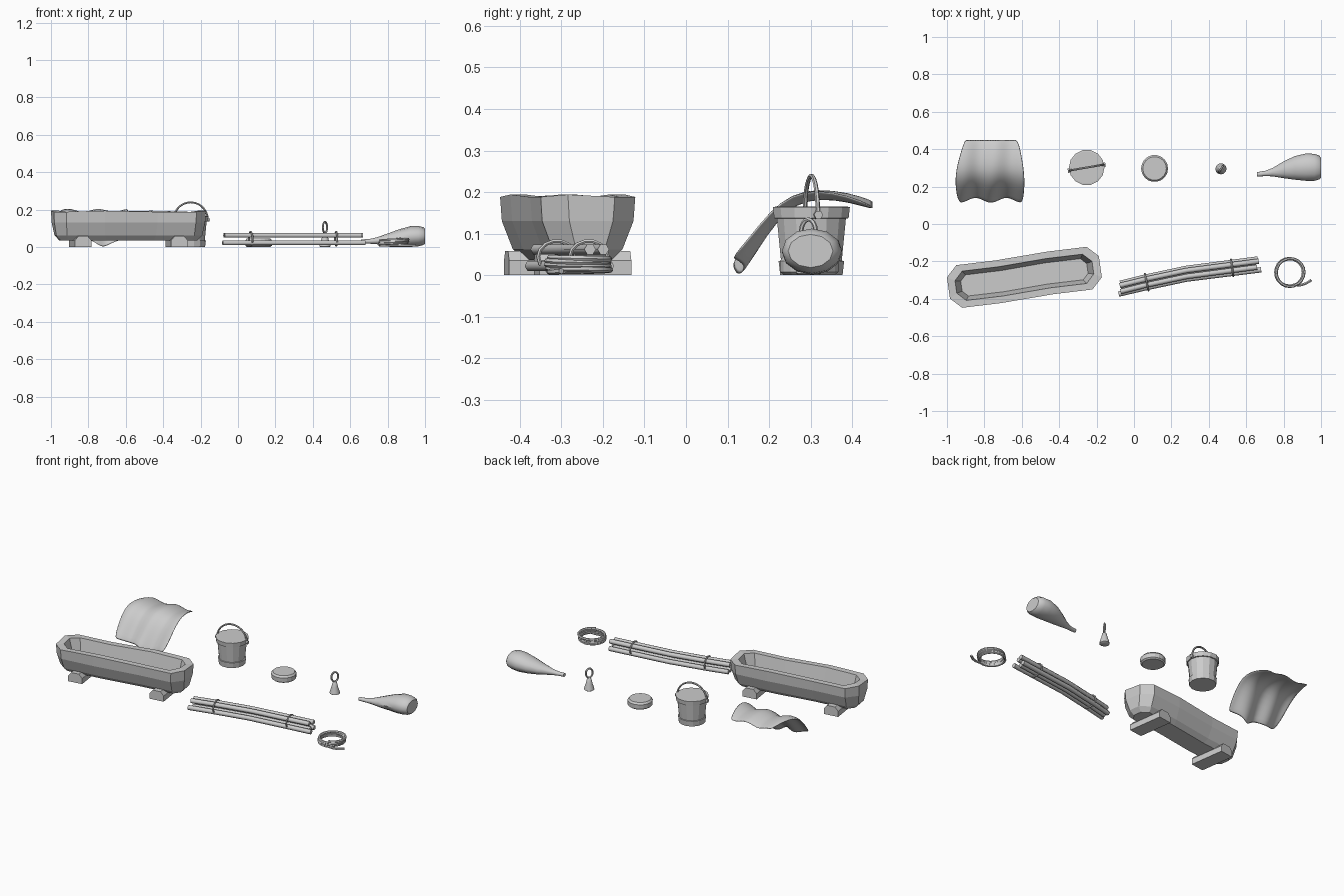
import bpy, bmesh, math
from mathutils import Vector, Matrix

if "Cube" in bpy.data.objects:
    bpy.data.objects.remove(bpy.data.objects["Cube"])

grey = bpy.data.materials.new("plain_grey")
grey.diffuse_color = (0.6, 0.6, 0.6, 1)
grey.use_nodes = True
grey.node_tree.nodes["Principled BSDF"].inputs["Base Color"].default_value = grey.diffuse_color


def finish(ob, smooth=False):
    ob.data.materials.clear()
    ob.data.materials.append(grey)
    if smooth:
        bpy.ops.object.select_all(action='DESELECT')
        ob.select_set(True)
        bpy.context.view_layer.objects.active = ob
        bpy.ops.object.shade_smooth_by_angle(angle=math.radians(40))
    return ob


def loft(name, rings, smooth=False, caps=True, closed=True):
    """Skin a list of equally sized point rings."""
    bm = bmesh.new()
    rows = [[bm.verts.new(p) for p in r] for r in rings]
    n = len(rows[0])
    for a, b in zip(rows, rows[1:]):
        for i in range(n if closed else n - 1):
            j = (i + 1) % n
            bm.faces.new((a[i], a[j], b[j], b[i]))
    if caps:
        bm.faces.new(rows[0][::-1])
        bm.faces.new(rows[-1])
    bmesh.ops.recalc_face_normals(bm, faces=bm.faces)
    me = bpy.data.meshes.new(name)
    bm.to_mesh(me)
    bm.free()
    ob = bpy.data.objects.new(name, me)
    bpy.context.collection.objects.link(ob)
    return finish(ob, smooth)


def turned(name, cx, cy, profile, n, smooth=False):
    """Lathe (radius, height) pairs around a vertical axis."""
    return loft(name, [[(cx + r * math.cos(2 * math.pi * i / n),
                         cy + r * math.sin(2 * math.pi * i / n), z)
                        for i in range(n)] for r, z in profile], smooth)


def tube(name, pts, r, cyclic=False, res=1, smooth=True):
    """Round rod along a path."""
    cu = bpy.data.curves.new(name, 'CURVE')
    cu.dimensions = '3D'
    cu.bevel_depth, cu.bevel_resolution, cu.use_fill_caps = r, res, True
    sp = cu.splines.new('POLY')
    sp.points.add(len(pts) - 1)
    for p, q in zip(sp.points, pts):
        p.co = (*q, 1)
    sp.use_cyclic_u = cyclic
    ob = bpy.data.objects.new(name, cu)
    bpy.context.collection.objects.link(ob)
    bpy.ops.object.select_all(action='DESELECT')
    ob.select_set(True)
    bpy.context.view_layer.objects.active = ob
    bpy.ops.object.convert(target='MESH')
    return finish(bpy.context.object, smooth)


# --- Trough: hollow chamfered box on two blocks, turned slightly
place = Matrix.Translation((-0.586, -0.285, 0)) @ Matrix.Rotation(math.radians(8), 4, 'Z')


def trough_ring(inx, iny, z, c, wave=0.0):
    a, b = 0.41 - inx, 0.115 - iny
    q = [(a, c - b), (a, b - c), (a - c, b), (a * .35, b + .004), (-a * .35, b - .004), (c - a, b)]
    pts = q + [(-x, -y) for x, y in q]
    return [place @ Vector((x, y, z + wave * math.cos(i * 2.1))) for i, (x, y) in enumerate(pts)]


loft("trough", [trough_ring(.040, .055, .036, .035), trough_ring(.016, .030, .062, .05),
                trough_ring(.003, .004, .13, .058), trough_ring(0, 0, .190, .058, .004),
                trough_ring(.040, .036, .190, .045, .004), trough_ring(.070, .058, .08, .03)])
for k, sx in enumerate((-1, 1)):
    sec = [(-.045, 0), (.045, 0), (.045, .035), (.025, .058), (-.025, .058), (-.045, .035)]
    loft(f"trough_foot_{k + 1}", [[place @ Vector((sx * .26 + x, y, z)) for x, z in sec]
                                  for y in (-.112, .112)])

# --- Draped cloth with folds
profile = [(.452, .168), (.39, .188), (.32, .196), (.26, .184), (.21, .142), (.165, .082), (.125, .032)]
left = [-.905, -.925, -.945, -.955, -.955, -.95, -.935]
right = [-.622, -.605, -.592, -.585, -.585, -.588, -.598]
rows = []
for k, (y, z) in enumerate(profile):
    v, row = k / 6, []
    for i in range(17):
        x = left[k] + (right[k] - left[k]) * i / 16
        w = math.cos(2 * math.pi * (x + .9 + .03 * v) / .165) * (.008 + .012 * v)
        drop = .035 * v ** 3 * math.exp(-((x + .73) / .04) ** 2)
        row.append((x, y - w * v * .7, z + w * (1 - .6 * v) - drop))
    rows.append(row)
cloth = loft("draped_cloth", rows, True, caps=False, closed=False)
cloth.modifiers.new("thickness", 'SOLIDIFY').thickness = 0.007
cloth.modifiers["thickness"].offset = 0
cloth.modifiers.new("soft", 'SUBSURF').levels = 1
cloth.modifiers["soft"].render_levels = 1

# --- Bucket: hollow staved body, two hoops and a bail handle
bx, by = -0.253, 0.302
turned("bucket_body", bx, by, [(.072, .004), (.088, .163), (.072, .163), (.062, .03)], 14)
turned("bucket_top_hoop", bx, by, [(.084, .136), (.092, .137), (.095, .164), (.086, .165)], 14)
turned("bucket_base_hoop", bx, by, [(.070, 0), (.077, 0), (.081, .034), (.072, .035)], 14)
d = Vector((math.cos(.17), math.sin(.17), 0))
c = Vector((bx, by, .145))
tube("bucket_handle", [c + d * (.093 * math.cos(t)) + Vector((0, 0, .094 * math.sin(t)))
                       for t in [math.pi * i / 14 for i in range(15)]], .0055)
for k, s in enumerate((-1, 1)):
    tube(f"bucket_ear_{k + 1}", [c + d * s * .082, c + d * s * .102], .011, smooth=False)

# --- Round flat loaf
turned("round_disc", .11, .297, [(.062, 0), (.071, .007), (.072, .034), (.063, .045)], 18)

# --- Small hand bell with loop
turned("bell", .465, .295, [(.024, 0), (.030, .004), (.027, .018), (.018, .045), (.013, .068), (.006, .076)], 12, True)
e = Vector((.55, .83, 0))
tube("bell_loop", [Vector((.465, .295, .105)) + e * (.021 * math.cos(t)) + Vector((0, 0, .029 * math.sin(t)))
                   for t in [2 * math.pi * i / 16 for i in range(16)]], .0055, True)

# --- Tapered skin bag lying on its side: x, y, z centre, half width, half height
bag = [(.657, .265, .030, .012, .011), (.70, .270, .030, .014, .012), (.74, .277, .033, .022, .018),
       (.80, .290, .040, .045, .032), (.86, .300, .049, .063, .045), (.92, .304, .056, .073, .055),
       (.965, .303, .058, .072, .054), (.99, .302, .058, .064, .048), (1.0, .300, .058, .054, .040)]
loft("skin_bag", [[(x, y + a * math.cos(i * math.pi / 6), z + b * math.sin(i * math.pi / 6))
                   for i in range(12)] for x, y, z, a, b in bag], True)

# --- Bundle of rods: two layers, tied twice
spine = [(-.082, -.346), (.055, -.314), (.28, -.266), (.66, -.216)]
for k, (off, z, trim) in enumerate([(-.029, .022, 0), (0, .022, .012), (.029, .022, .008),
                                    (-.015, .062, .01), (.017, .062, .006)]):
    pts = [(x, y + off, z) for x, y in spine]
    pts[0] = (pts[0][0] + trim, pts[0][1], z)
    pts[-1] = (.68 - trim * 2.2, pts[-1][1], z)
    tube(f"rod_{k + 1}", pts, .014, smooth=False)
for k, (x, y, ang) in enumerate([(.068, -.311, .21), (.525, -.234, .13)]):
    side = Vector((-math.sin(ang), math.cos(ang), 0))
    loop = [Vector((x, y, .044)) + side * (.046 * math.cos(t)) + Vector((0, 0, .038 * math.sin(t)))
            for t in [2 * math.pi * i / 14 for i in range(14)]]
    tube(f"rod_tie_{k + 1}", loop, .005, True)

# --- Coil of rope with a loose tail
coil = []
for i in range(4 * 20 + 1):
    t = 2 * math.pi * i / 20 - 1.25
    r = .074 + .003 * math.sin(i * .37)
    coil.append((.833 + r * math.cos(t), -.258 + r * math.sin(t), .042 - .034 * i / 80))
coil = coil + [(.89, -.327, .008), (.92, -.318, .008), (.948, -.300, .010)]
tube("rope_coil", coil, .0075)
